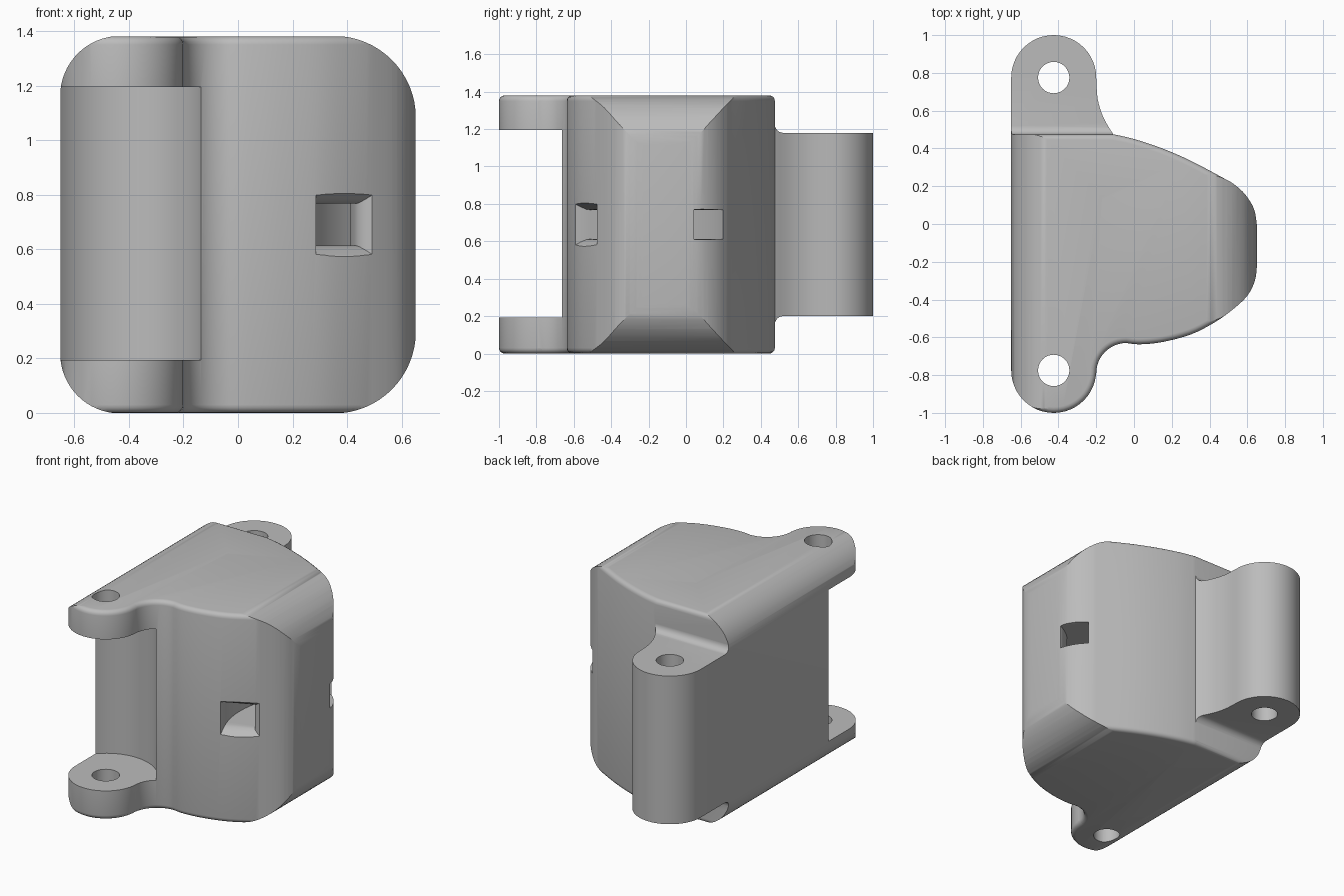
import bpy, bmesh
from math import sin, cos, pi, radians
from mathutils import Vector

cube = bpy.data.objects.get("Cube")
if cube:
    bpy.data.objects.remove(cube, do_unlink=True)

H = 1.38        # overall height
PIN_Y = 0.775   # distance of each hinge pin from the centre
PIN_X = -0.425
TAB_R = 0.225


def arc(cx, cy, r, a0, a1, n=12):
    """Points along a circular arc, angles in degrees."""
    steps = [radians(a0 + (a1 - a0) * i / n) for i in range(n + 1)]
    return [(cx + r * cos(a), cy + r * sin(a)) for a in steps]


def smooth(pts, n=4):
    """Smooth curve through the points."""
    p = [Vector(q) for q in [pts[0]] + pts + [pts[-1]]]
    out = []
    for a, b, c, d in zip(p, p[1:], p[2:], p[3:]):
        for i in range(n):
            t = i / n
            out.append(tuple(0.5 * (2 * b + (c - a) * t + (2 * a - 5 * b + 4 * c - d) * t ** 2
                                    + (3 * b - a - 3 * c + d) * t ** 3)))
    return out + [pts[-1]]


def make_object(name, bm):
    bmesh.ops.recalc_face_normals(bm, faces=bm.faces)
    mesh = bpy.data.meshes.new(name)
    bm.to_mesh(mesh)
    bm.free()
    obj = bpy.data.objects.new(name, mesh)
    bpy.context.collection.objects.link(obj)
    return obj


def prism(name, profile, axis, lo, hi, rim=0):
    """Extrude a 2D profile along an axis, optionally rounding both rims."""
    place = {"x": lambda u, v, w: (w, u, v),
             "y": lambda u, v, w: (u, w, v),
             "z": lambda u, v, w: (u, v, w)}[axis]
    bm = bmesh.new()
    face = bm.faces.new([bm.verts.new(place(u, v, lo)) for u, v in profile])
    geom = bmesh.ops.extrude_face_region(bm, geom=[face])["geom"]
    moved = [g for g in geom if isinstance(g, bmesh.types.BMVert)]
    bmesh.ops.translate(bm, verts=moved, vec=place(0, 0, hi - lo))
    if rim:
        edges = [e for e in bm.edges if abs(e.verts[0].co.z - e.verts[1].co.z) < 0.001]
        bmesh.ops.bevel(bm, geom=edges, offset=rim, segments=4, profile=0.5, affect="EDGES")
    return make_object(name, bm)


def combine(target, tool, operation):
    tool.hide_render = True
    mod = target.modifiers.new(tool.name, "BOOLEAN")
    mod.operation, mod.object, mod.solver = operation, tool, "EXACT"
    bpy.context.view_layer.objects.active = target
    bpy.ops.object.modifier_apply(modifier=mod.name)
    bpy.data.objects.remove(tool, do_unlink=True)


# Plan outline: rear knuckle, sloping back, rounded nose, curved front, front tab
plan = arc(PIN_X, PIN_Y, TAB_R, 180, 0, 24)
plan += smooth([(-0.2, PIN_Y), (-0.192, 0.66), (-0.16, 0.56), (-0.11, 0.475)])[1:]
plan += smooth([(-0.11, 0.475), (0, 0.45), (0.15, 0.4), (0.3, 0.335), (0.47, 0.245),
                (0.53, 0.21), (0.59, 0.155), (0.635, 0.08), (0.65, 0)])[1:]
plan += smooth([(0.65, -0.23), (0.64, -0.3), (0.6, -0.38), (0.52, -0.455), (0.42, -0.525),
                (0.3, -0.585), (0.15, -0.625), (0.03, -0.637), (-0.04, -0.63)])
plan += arc(-0.04, -0.79, 0.16, 90, 180)[1:]
plan += arc(PIN_X, -PIN_Y, TAB_R, 0, -180, 24)
link = prism("hinge_link", plan, "z", 0, H, rim=0.03)

# Large rounded corners seen from the front
e = 0.002
left, right, rl, rr = -0.65 - e, 0.65 + e, 0.22, 0.3
corners = (arc(right - rr, H + e - rr, rr, 0, 90, 16) + arc(left + rl, H + e - rl, rl, 90, 180, 16)
           + arc(left + rl, rl - e, rl, 180, 270, 16) + arc(right - rr, rr - e, rr, 270, 360, 16))
combine(link, prism("corner_shape", corners, "y", -1.2, 1.2), "INTERSECT")

# Steps above and below the rear knuckle, with filleted roots
step, root = 0.475, 0.045
upper = [(-1.2, H + 0.1), (step - 0.03, H + 0.1)] + arc(step - 0.03, H - 0.03, 0.03, 90, 0, 5)
upper += arc(step + root, 1.18 + root, root, 180, 270, 6) + [(1.2, 1.18)]
lower = [(y, H - z) for y, z in reversed(upper)]
combine(link, prism("side_shape", upper + lower, "x", -1, 1), "INTERSECT")

# Curved clearance between the two front tabs
clearance = arc(PIN_X, -PIN_Y, 0.31, 0, 360, 64)[:-1]
combine(link, prism("tab_clearance", clearance, "z", 0.193, 1.195), "DIFFERENCE")

# Pin holes through the front tabs and the rear knuckle
for y in (-PIN_Y, PIN_Y):
    hole = arc(PIN_X, y, 0.083, 0, 360, 32)[:-1]
    combine(link, prism("pin_hole", hole, "z", -0.2, H + 0.2), "DIFFERENCE")

# Curved square tunnel through the nose, flaring at both mouths
bm = bmesh.new()
rings = []
for i in range(47):
    swing = -69 + 3 * i
    a = radians(158 + swing)
    flare = 0.035 * min(max(0, (abs(swing) - 43) / 7), 1.8) ** 1.5
    inner, outer, half = 0.39 - flare, 0.57 + flare * 0.4, 0.077 + flare * 0.8
    section = [(inner, -half), (outer, -half), (outer, half), (inner, half)]
    rings.append([bm.verts.new((0.8 + r * cos(a), -0.31 + r * sin(a), H / 2 + z))
                  for r, z in section])
for a, b in zip(rings, rings[1:]):
    for k in range(4):
        bm.faces.new((a[k], a[k - 1], b[k - 1], b[k]))
bm.faces.new(rings[0])
bm.faces.new(rings[-1])
combine(link, make_object("tunnel", bm), "DIFFERENCE")

# Plain grey finish
grey = bpy.data.materials.new("plain_grey")
grey.use_nodes = True
colour = (0.5, 0.5, 0.5, 1)
grey.diffuse_color = colour
grey.node_tree.nodes["Principled BSDF"].inputs["Base Color"].default_value = colour
link.data.materials.clear()
link.data.materials.append(grey)

bpy.ops.object.select_all(action="DESELECT")
link.select_set(True)
bpy.context.view_layer.objects.active = link
bpy.ops.object.shade_smooth_by_angle(angle=radians(30))
